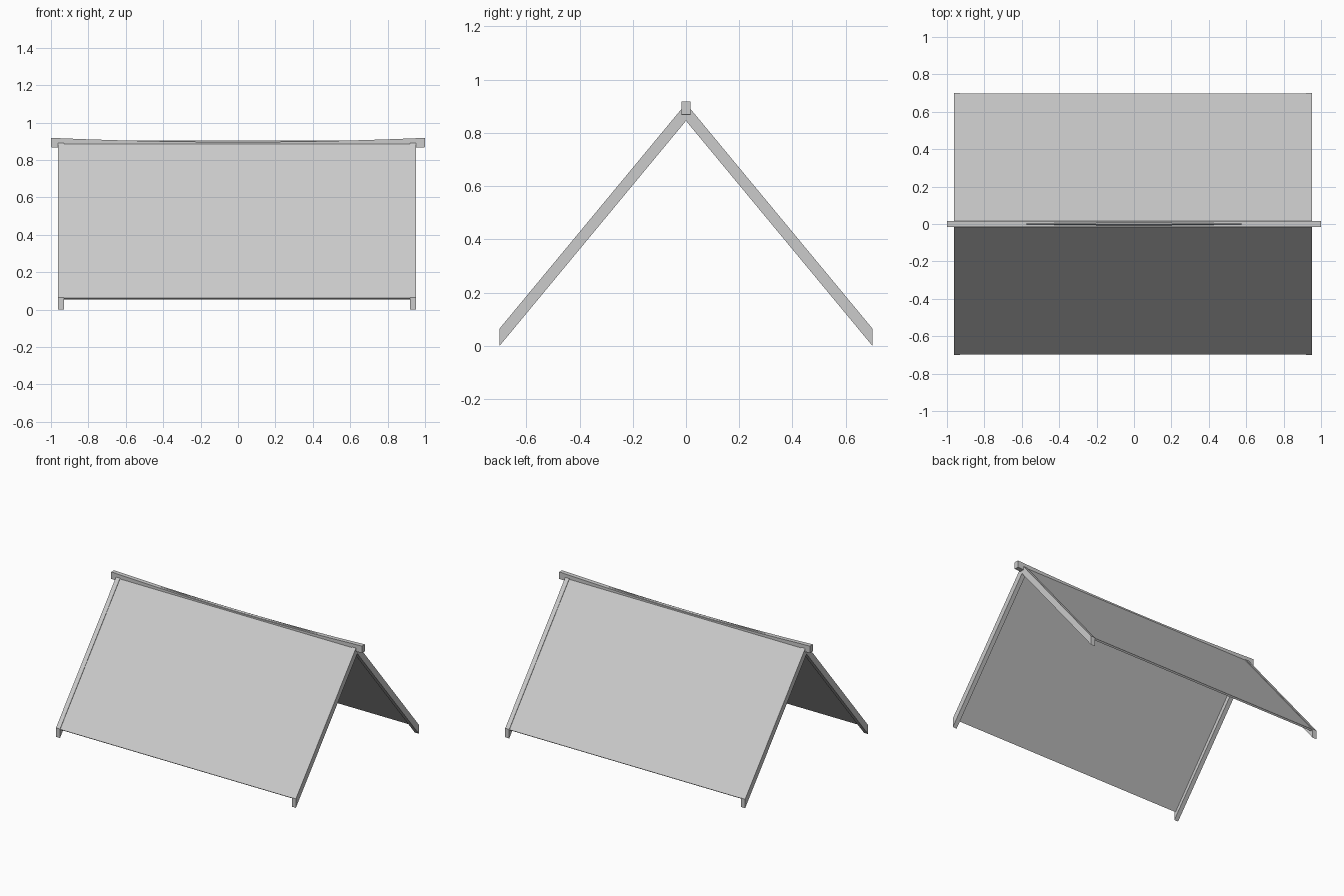
import bpy, bmesh
from mathutils import Vector

cube = bpy.data.objects.get("Cube")
if cube:
    bpy.data.objects.remove(cube, do_unlink=True)

grey = bpy.data.materials.new("light grey")
grey.use_nodes = True
COLOR = (0.6, 0.6, 0.6, 1)
grey.diffuse_color = COLOR
grey.node_tree.nodes["Principled BSDF"].inputs["Base Color"].default_value = COLOR

HALF = 0.70      # half depth at the eaves
RISE = 0.845     # underside height at the apex
DEPTH = 0.065    # vertical depth of the rafters


def loft(name, sections):
    """Solid skin through matching cross-sections, capped at both ends."""
    bm = bmesh.new()
    rings = [[bm.verts.new(p) for p in s] for s in sections]
    n = len(rings[0])
    for a, b in zip(rings, rings[1:]):
        for i in range(n):
            j = (i + 1) % n
            bm.faces.new((a[i], a[j], b[j], b[i]))
    bm.faces.new(rings[0])
    bm.faces.new(rings[-1])
    bmesh.ops.recalc_face_normals(bm, faces=bm.faces)
    mesh = bpy.data.meshes.new(name)
    bm.to_mesh(mesh)
    bm.free()
    mesh.materials.append(grey)
    obj = bpy.data.objects.new(name, mesh)
    bpy.context.collection.objects.link(obj)
    return obj


def extrude_x(name, profile, x0, x1):
    return loft(name, [[(x, y, z) for y, z in profile] for x in (x0, x1)])


# Sloping rafters at each end and thin roof panels between them
along = Vector((HALF, -RISE)).normalized()
normal = Vector((-along.y, along.x))
for side, s in (("front", -1), ("back", 1)):
    rafter = [(0, RISE), (s * HALF, 0), (s * HALF, DEPTH), (0, RISE + DEPTH)]
    for end, x in (("right", -0.962), ("left", 0.92)):
        extrude_x(f"{side}_{end}_rafter", rafter, x, x + 0.032)

    top = Vector((0, RISE + DEPTH - 0.005))
    eave = Vector((HALF - 0.002, DEPTH - 0.003))
    slab = [top, eave, eave - normal * 0.013, top - normal * 0.013]
    slab = [(s * max(p.x, 0), p.y) for p in slab]
    extrude_x(f"{side}_roof_panel", slab, -0.93, 0.92)

# Ridge beam, sagging gently toward the middle
sections = []
STEPS = 10
for i in range(STEPS + 1):
    x = -1 + 2 * i / STEPS
    drop = 0.022 * (1 - x * x)
    low, high = 0.868 - drop, 0.918 - drop
    sections.append([(x, -0.016, low), (x, 0.016, low),
                     (x, 0.016, high), (x, -0.016, high)])
loft("ridge_beam", sections)
